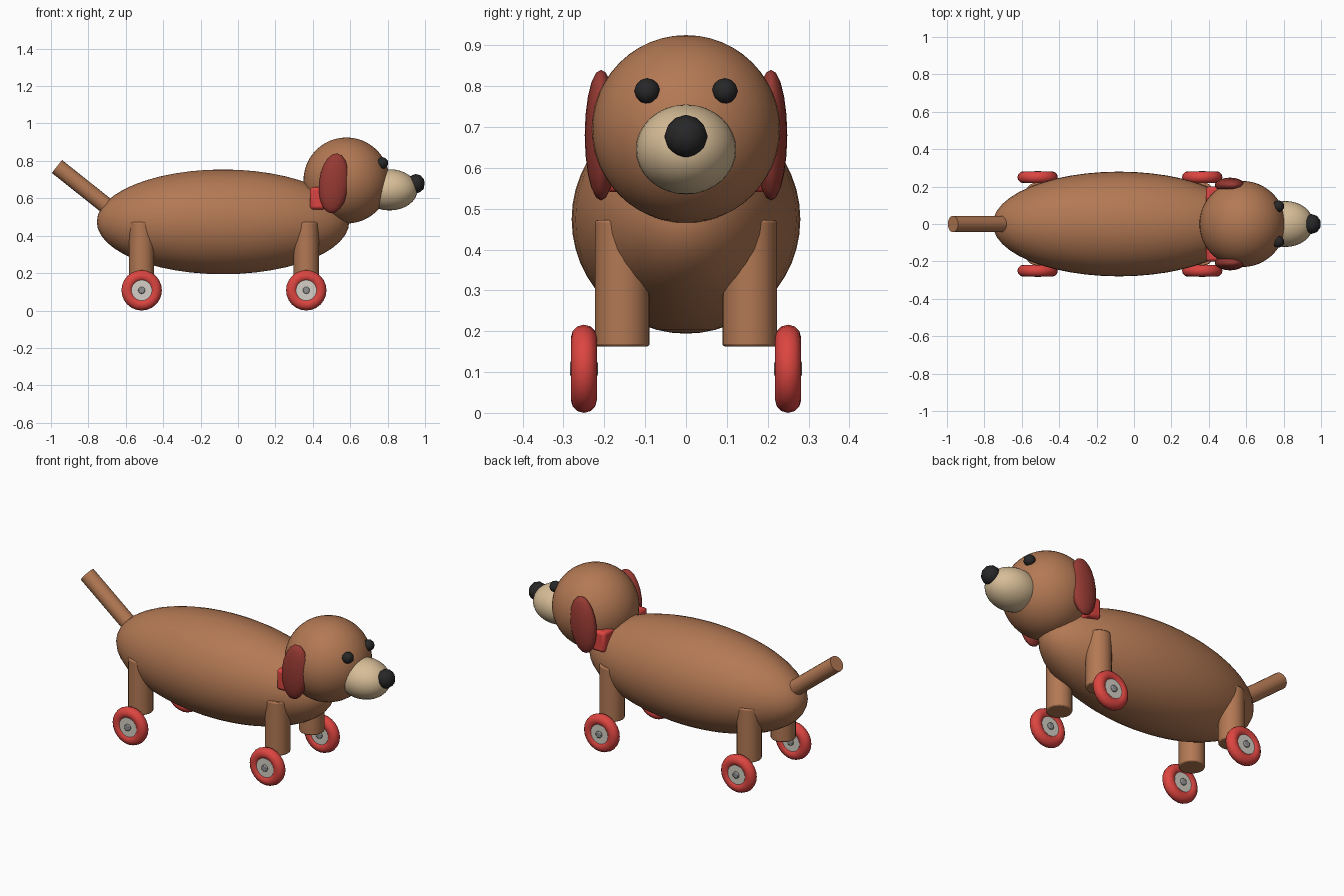
import bpy, math
from mathutils import Vector

if "Cube" in bpy.data.objects:
    bpy.data.objects.remove(bpy.data.objects["Cube"])


def material(name, rgb):
    m = bpy.data.materials.new(name)
    m.diffuse_color = (*rgb, 1)
    m.use_nodes = True
    m.node_tree.nodes["Principled BSDF"].inputs["Base Color"].default_value = m.diffuse_color
    return m


BROWN = material("brown wood", (0.45, 0.19, 0.088))
RED = material("red paint", (0.72, 0.06, 0.052))
DARK_RED = material("dark red ear", (0.31, 0.042, 0.033))
CREAM = material("cream", (0.68, 0.51, 0.31))
BLACK = material("black", (0.02, 0.02, 0.021))
WHITE = material("hub white", (0.66, 0.63, 0.57))
GREY = material("axle grey", (0.28, 0.28, 0.28))


def finish(name, mat, bevel=0.0):
    o = bpy.context.object
    o.name = name
    o.data.materials.append(mat)
    bpy.ops.object.transform_apply(location=False, rotation=False, scale=True)
    bpy.ops.object.shade_smooth_by_angle(angle=math.radians(40))
    if bevel:
        b = o.modifiers.new("bevel", 'BEVEL')
        b.width = bevel
        b.segments = 2
    return o


def ellipsoid(name, loc, radii, mat, segs=48, rot=(0, 0, 0)):
    bpy.ops.mesh.primitive_uv_sphere_add(segments=segs, ring_count=segs // 2,
                                         radius=1, location=loc, rotation=rot)
    bpy.context.object.scale = radii
    return finish(name, mat)


def ball(name, loc, radii, mat):
    bpy.ops.mesh.primitive_ico_sphere_add(subdivisions=2, radius=1, location=loc)
    bpy.context.object.scale = radii
    return finish(name, mat)


def rod(name, a, b, r, mat, segs=20, bevel=0.0):
    a, b = Vector(a), Vector(b)
    d = b - a
    bpy.ops.mesh.primitive_cylinder_add(
        vertices=segs, radius=r, depth=d.length, location=(a + b) / 2,
        rotation=d.to_track_quat('Z', 'Y').to_euler())
    return finish(name, mat, bevel)


# body, head, muzzle and nose
ellipsoid("body", (-0.08, 0, 0.474), (0.675, 0.28, 0.28), BROWN)
ellipsoid("head", (0.58, 0, 0.695), (0.23, 0.23, 0.23), BROWN)
ellipsoid("muzzle", (0.81, 0, 0.645), (0.15, 0.123, 0.11), CREAM, 32)
ball("nose", (0.95, 0, 0.677), (0.05, 0.053, 0.053), BLACK)

# collar band showing either side of the neck
bpy.ops.mesh.primitive_cube_add(size=1, location=(0.428, 0, 0.6))
bpy.context.object.scale = (0.086, 0.4, 0.118)
finish("collar", RED, 0.015)

# tail
rod("tail", (-0.66, 0, 0.525), (-0.968, 0, 0.77), 0.044, BROWN)

for side, s in (("left", 1), ("right", -1)):
    ball(f"{side}_eye", (0.772, s * 0.095, 0.788), (0.032, 0.032, 0.032), BLACK)
    ellipsoid(f"{side}_ear", (0.513, s * 0.208, 0.68), (0.08, 0.04, 0.161),
              DARK_RED, 20, (0, math.radians(6), 0))
    for end, x in (("front", 0.365), ("back", -0.515)):
        # leg, wheel, hub and axle pin
        rod(f"{end}_{side}_leg", (x, s * 0.156, 0.163), (x, s * 0.156, 0.472),
            0.067, BROWN, 20, 0.006)
        bpy.ops.mesh.primitive_torus_add(
            major_segments=24, minor_segments=12, major_radius=0.076,
            minor_radius=0.032, location=(x, s * 0.25, 0.108),
            rotation=(math.pi / 2, 0, 0))
        finish(f"{end}_{side}_wheel", RED)
        rod(f"{end}_{side}_hub", (x, s * 0.226, 0.108), (x, s * 0.274, 0.108),
            0.055, WHITE, 24)
        rod(f"{end}_{side}_axle", (x, s * 0.216, 0.108), (x, s * 0.284, 0.108),
            0.019, GREY, 14, 0.005)
